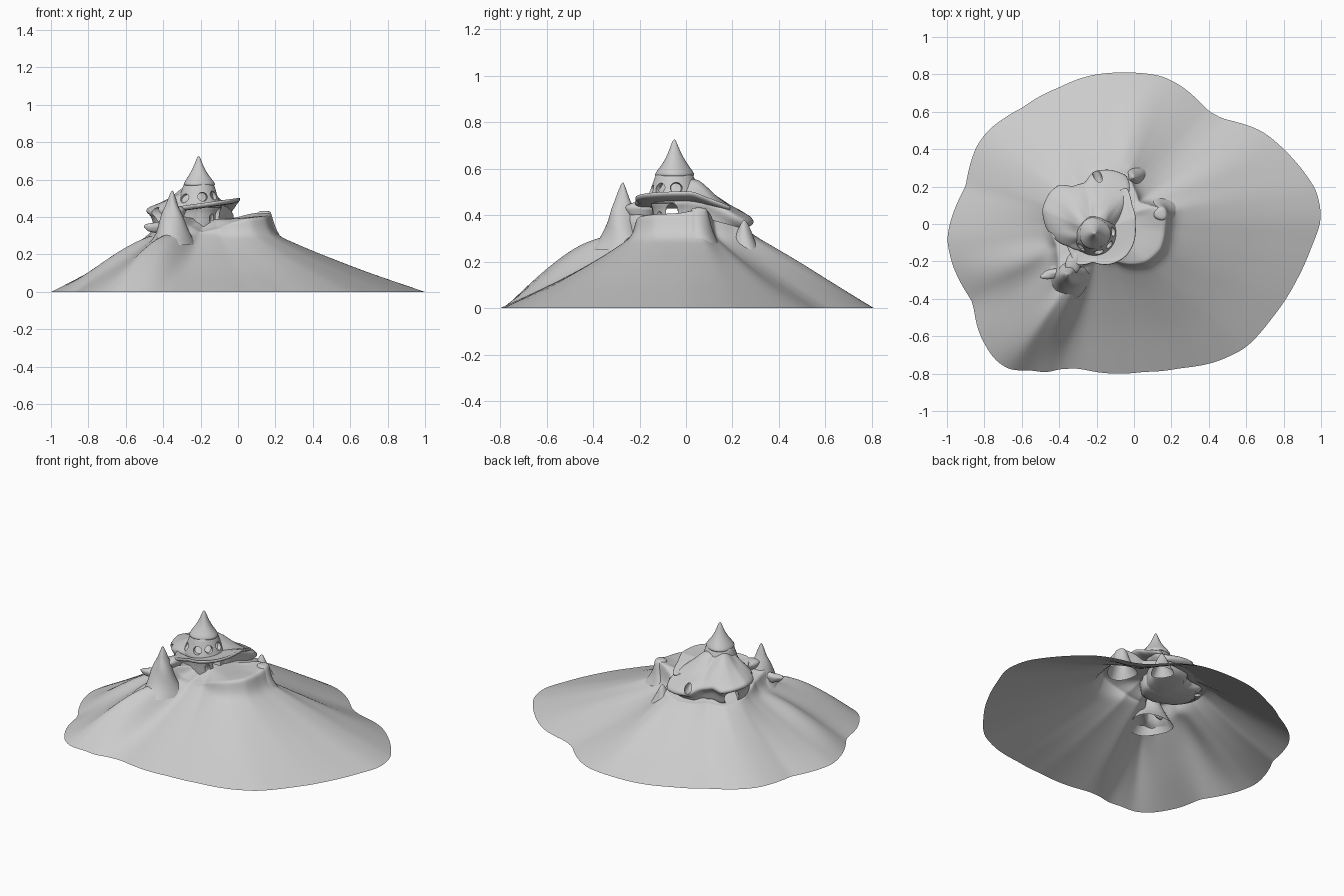
import bpy, bmesh, math

if "Cube" in bpy.data.objects:
    bpy.data.objects.remove(bpy.data.objects["Cube"])


def polar(points, c):
    """Closed outline -> function angle -> (radius, z) around centre c."""
    tab = []
    for p in points:
        dx, dy = p[0] - c[0], p[1] - c[1]
        tab.append((math.atan2(dy, dx) % math.tau, math.hypot(dx, dy), p[2] if len(p) > 2 else 0))
    tab.sort()
    tab = [(tab[-1][0] - math.tau, *tab[-1][1:])] + tab + [(tab[0][0] + math.tau, *tab[0][1:])]

    def f(a):
        a %= math.tau
        for p, q in zip(tab, tab[1:]):
            if p[0] <= a <= q[0]:
                k = (a - p[0]) / max(q[0] - p[0], 1e-6)
                return p[1] + k * (q[1] - p[1]), p[2] + k * (q[2] - p[2])
        return tab[0][1:]
    return f


def loft(name, rings, cap_start=True, cap_end=True, closed=False, sub=1):
    """Skin a list of equal-length rings into one smooth object."""
    bm = bmesh.new()
    vs = [[bm.verts.new(p) for p in r] for r in rings]
    n = len(rings[0])
    pairs = list(zip(vs, vs[1:])) + ([(vs[-1], vs[0])] if closed else [])
    for a, b in pairs:
        for i in range(n):
            bm.faces.new((a[i], a[(i + 1) % n], b[(i + 1) % n], b[i]))
    if not closed:
        if cap_start:
            bm.faces.new(vs[0][::-1])
        if cap_end:
            bm.faces.new(vs[-1])
    bmesh.ops.recalc_face_normals(bm, faces=bm.faces)
    me = bpy.data.meshes.new(name)
    bm.to_mesh(me)
    bm.free()
    for f in me.polygons:
        f.use_smooth = True
    ob = bpy.data.objects.new(name, me)
    bpy.context.collection.objects.link(ob)
    if sub:
        m = ob.modifiers.new("soft", 'SUBSURF')
        m.levels = m.render_levels = sub
    return ob


def lathe(name, c, prof, n=24, closed=False, wob=0.0, cap_start=True):
    rings = []
    for r, z in prof:
        ring = []
        for i in range(n):
            a = i * math.tau / n
            rr = r * (1 + wob * math.sin(3 * a + z * 25))
            ring.append((c[0] + rr * math.cos(a), c[1] + rr * math.sin(a), z))
        rings.append(ring)
    return loft(name, rings, closed=closed, cap_start=cap_start)


def cutter(target, loc, size, ang):
    """Rounded opening, long axis along direction ang."""
    bpy.ops.mesh.primitive_uv_sphere_add(segments=20, ring_count=12, location=loc, rotation=(0, 0, ang))
    c = bpy.context.object
    c.name = "opening_cutter"
    c.scale = size
    c.hide_render = True
    c.display_type = 'WIRE'
    m = target.modifiers.new("opening", 'BOOLEAN')
    m.operation, m.object, m.solver = 'DIFFERENCE', c, 'EXACT'


def blend(tab, t):
    for (a, b), (c, d) in zip(tab, tab[1:]):
        if t <= c:
            return b + (d - b) * (t - a) / (c - a)
    return tab[-1][1]


N = 120
ANG = [i * math.tau / N for i in range(N)]

# hill: open shell from the ground outline up to the plateau
C = (-0.15, 0.0)
ground = polar([(1.005, .03), (.975, .18), (.85, .35), (.68, .5), (.48, .56), (.4, .6), (.25, .74), (.15, .79),
                (-.05, .81), (-.25, .79), (-.4, .73), (-.6, .62), (-.78, .5), (-.84, .42), (-.9, .2),
                (-.98, .02), (-1, -.08), (-.97, -.22), (-.86, -.42), (-.83, -.58), (-.75, -.72),
                (-.67, -.78), (-.52, -.78), (-.48, -.805), (-.42, -.775), (-.3, -.77), (.05, -.79),
                (.25, -.77), (.43, -.74), (.6, -.66), (.74, -.5), (.87, -.3), (.95, -.12)], C)
plateau = polar([(.18, .075, .43), (.175, -.03, .41), (.15, -.14, .405), (.07, -.21, .395), (-.03, -.22, .37),
                 (-.1, -.2, .34), (-.2, -.19, .32), (-.28, -.22, .36), (-.34, -.3, .42), (-.41, -.28, .4),
                 (-.41, -.2, .38), (-.42, -.12, .37), (-.45, 0, .35), (-.46, .1, .33), (-.41, .19, .32),
                 (-.3, .21, .32), (-.25, .26, .32), (-.14, .29, .32), (-.03, .27, .34), (0, .2, .36),
                 (.03, .12, .38), (.1, .1, .42)], C)
SLOPE = [(0, .305), (.1, .268), (.25, .217), (.6, .108), (1, 0)]
RIDGES = [(204, 9, .05), (241, 9, .1), (25, 7, .015), (75, 8, .02), (130, 9, .015)]


def bump(a):
    s = 0
    for deg, w, amp in RIDGES:
        d = (math.degrees(a) - deg + 180) % 360 - 180
        s += amp * math.exp(-(d / w) ** 2)
    return s


rings = []
for t in (1, .85, .7, .55, .4, .27, .16, .07, 0):
    ring = []
    for a in ANG:
        r0, r1 = plateau(a)[0] * 1.07, ground(a)[0]
        r = r0 + (r1 - r0) * t
        ring.append((C[0] + r * math.cos(a), C[1] + r * math.sin(a),
                     blend(SLOPE, t) + bump(a) * math.sin(math.pi * t ** .8)))
    rings.append(ring)
for s, k, lid in ((1.0, .6, 0), (.98, 1, 0), (.93, 1, 0), (.75, 1, .2), (.5, 1, 1), (.2, 1, 1)):
    ring = []
    for a in ANG:
        r, z = plateau(a)
        z = .305 + (z - .305) * k
        ring.append((C[0] + s * r * math.cos(a), C[1] + s * r * math.sin(a), z + (.39 - z) * lid))
    rings.append(ring)
loft("hill", rings, cap_start=False)

# house: lumpy body whose roof runs up to the tower
T = (-0.21, -0.05)
house = polar([(-.47, -.02, .43), (-.49, .08, .44), (-.45, .17, .43), (-.4, .21, .42), (-.33, .2, .43),
               (-.26, .22, .41), (-.22, .28, .385), (-.13, .29, .375), (-.04, .26, .37), (-.02, .2, .4),
               (-.05, .1, .45), (-.09, .0, .46), (-.11, -.09, .46), (-.16, -.14, .46), (-.22, -.15, .46),
               (-.3, -.14, .46), (-.35, -.12, .45), (-.4, -.1, .44)], T)
rings = []
for s, k in ((.86, None), (.86, 0), (.9, -1), (1, -2), (1.01, .01), (.95, .12), (.73, .34), (.53, .58),
             (.38, .82), (.27, .95)):
    ring = []
    for a in ANG:
        r, ze = house(a)
        if k is None:
            z = .29
        elif k <= 0:
            z = {0: .34, -1: ze - .03, -2: ze - .018}[k]
        else:
            z = ze + (.565 - ze) * k + .008 * math.sin(5 * a + s * 6) * (s < .9)
        ring.append((T[0] + s * r * math.cos(a), T[1] + s * r * math.sin(a), z))
    rings.append(ring)
body = loft("house_body", rings)
cutter(body, (-.25, -.06, .412), (.5, .028, .043), 0)                  # passage through
cutter(body, (-.41, .12, .36), (.13, .045, .06), math.radians(135))    # back arch
cutter(body, (-.19, .24, .40), (.07, .024, .026), math.radians(110))   # back window
cutter(body, (-.11, -.16, .39), (.07, .03, .045), math.radians(-60))   # door under balcony

# balcony: thin tilted deck with a raised rim
deck = polar([(.01, -.03), (0, -.1), (-.04, -.17), (-.12, -.215), (-.22, -.205), (-.3, -.22), (-.34, -.16),
              (-.34, 0), (-.25, .08), (-.1, .16), (-.04, .2), (-.01, .1)], T)
rings = []
for s, dz in ((.4, -.012), (.85, -.014), (.99, -.006), (1.01, .012), (.96, .017), (.9, .006), (.4, .006)):
    ring = []
    for a in ANG:
        r = deck(a)[0]
        x, y = T[0] + s * r * math.cos(a), T[1] + s * r * math.sin(a)
        ring.append((x, y, .466 + .14 * (x + .15) + dz - .35 * max(0, y - .03)))
    rings.append(ring)
loft("balcony", rings)

# tower: hollow drum with windows
tower = lathe("tower", T, [(.128, .45), (.112, .49), (.094, .535), (.08, .585), (.062, .585), (.074, .535),
                           (.09, .49), (.1, .45)], closed=True)
for deg, z, w in ((-135, .5, .027), (-78, .508, .026), (-38, .515, .024), (5, .518, .026)):
    a = math.radians(deg)
    cutter(tower, (T[0] + .1 * math.cos(a), T[1] + .1 * math.sin(a), z), (.05, w, .024), a)

# pointed roof with a soft eave
lathe("tower_roof", T, [(.05, .563), (.078, .565), (.088, .573), (.078, .59), (.055, .62), (.037, .65),
                        (.022, .682), (.013, .708), (.003, .727)], wob=.05)

# side spire, flaring into the hill
lathe("side_spire", (-.352, -.272), [(.13, .25), (.09, .31), (.068, .38), (.05, .43), (.034, .46), (.026, .485),
                                     (.015, .515), (.003, .543)], n=20, wob=.1, cap_start=False)
# rock stubs at the terrace corner and the back, flaring into the hill
lathe("corner_rock", (.143, .055), [(.09, .28), (.06, .33), (.045, .38), (.038, .42), (.03, .431), (.01, .433)],
      n=20, wob=.08, cap_start=False)
lathe("back_rock", (-.005, .25), [(.07, .25), (.04, .31), (.025, .345), (.012, .37), (.003, .38)],
      n=16, wob=.1, cap_start=False)


def lump(name, loc, size, rot=0):
    bpy.ops.mesh.primitive_ico_sphere_add(subdivisions=3, location=loc, rotation=(0, 0, rot))
    o = bpy.context.object
    o.name = name
    o.scale = size
    for v in o.data.vertices:
        v.co *= 1 + .08 * math.sin(4 * v.co.x + 3 * v.co.y) + .06 * math.sin(5 * v.co.z)
    bpy.ops.object.shade_smooth()


# rocks joining the spire to the balcony and the ridge
lump("spire_shoulder", (-.32, -.2, .425), (.04, .07, .035), -.3)
lump("spire_arm", (-.43, -.265, .345), (.07, .025, .03), .2)
